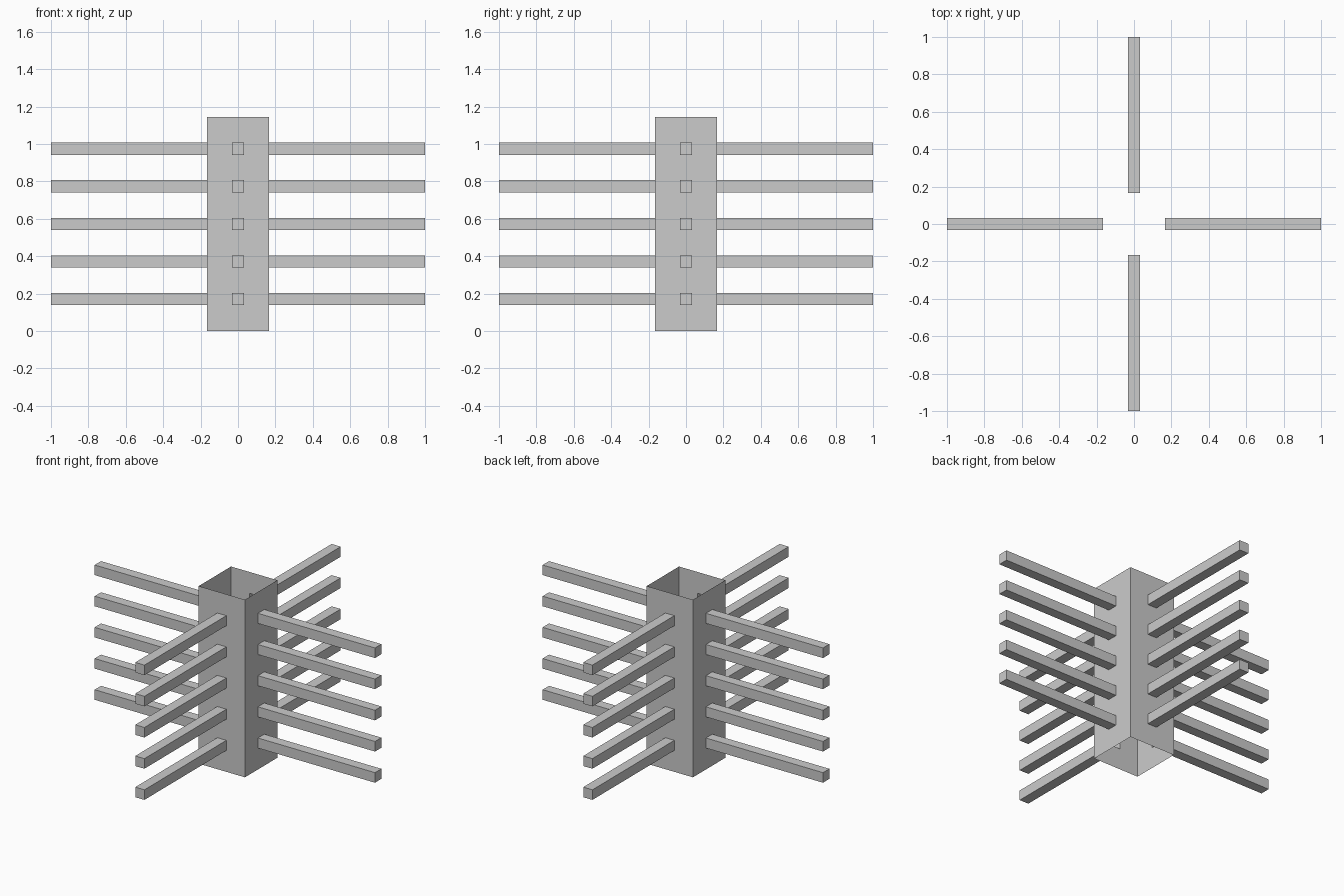
import bpy, bmesh
from mathutils import Matrix, Vector
from math import pi

if "Cube" in bpy.data.objects:
    bpy.data.objects.remove(bpy.data.objects["Cube"])

HALF, HEIGHT, REACH = 0.165, 1.145, 1.0   # post half width, post height, arm reach
BAR = 0.0325                              # arm half thickness
CENTRES = [HEIGHT / 2 + 0.201 * (i - 2) for i in range(5)]

xs = [-HALF, -BAR, BAR, HALF]
zs = [0.0] + [z + s for z in CENTRES for s in (-BAR, BAR)] + [HEIGHT]

bm = bmesh.new()
arms = []
for k in range(4):
    rot = Matrix.Rotation(k * pi / 2, 3, 'Z')
    out = rot @ Vector((0, -1, 0))
    # Thin wall divided so that arm sockets are separate faces
    grid = [[bm.verts.new(rot @ Vector((x, -HALF, z))) for x in xs] for z in zs]
    for j in range(len(zs) - 1):
        for i in range(3):
            f = bm.faces.new((grid[j][i], grid[j][i + 1],
                              grid[j + 1][i + 1], grid[j + 1][i]))
            if i == 1 and j % 2 == 1:
                arms.append((f, out))

# Join the four walls into an open square tube
bmesh.ops.remove_doubles(bm, verts=bm.verts[:], dist=1e-5)

# Pull each socket face outwards into a hollow arm with a closed tip
for face, out in arms:
    res = bmesh.ops.extrude_face_region(bm, geom=[face])
    tip = [g for g in res["geom"] if isinstance(g, bmesh.types.BMVert)]
    bmesh.ops.translate(bm, verts=tip, vec=out * (REACH - HALF))
    if face.is_valid:
        bmesh.ops.delete(bm, geom=[face], context='FACES_ONLY')

bmesh.ops.recalc_face_normals(bm, faces=bm.faces[:])
mesh = bpy.data.meshes.new("post_with_arms")
bm.to_mesh(mesh)
bm.free()
bpy.context.collection.objects.link(bpy.data.objects.new("post_with_arms", mesh))
